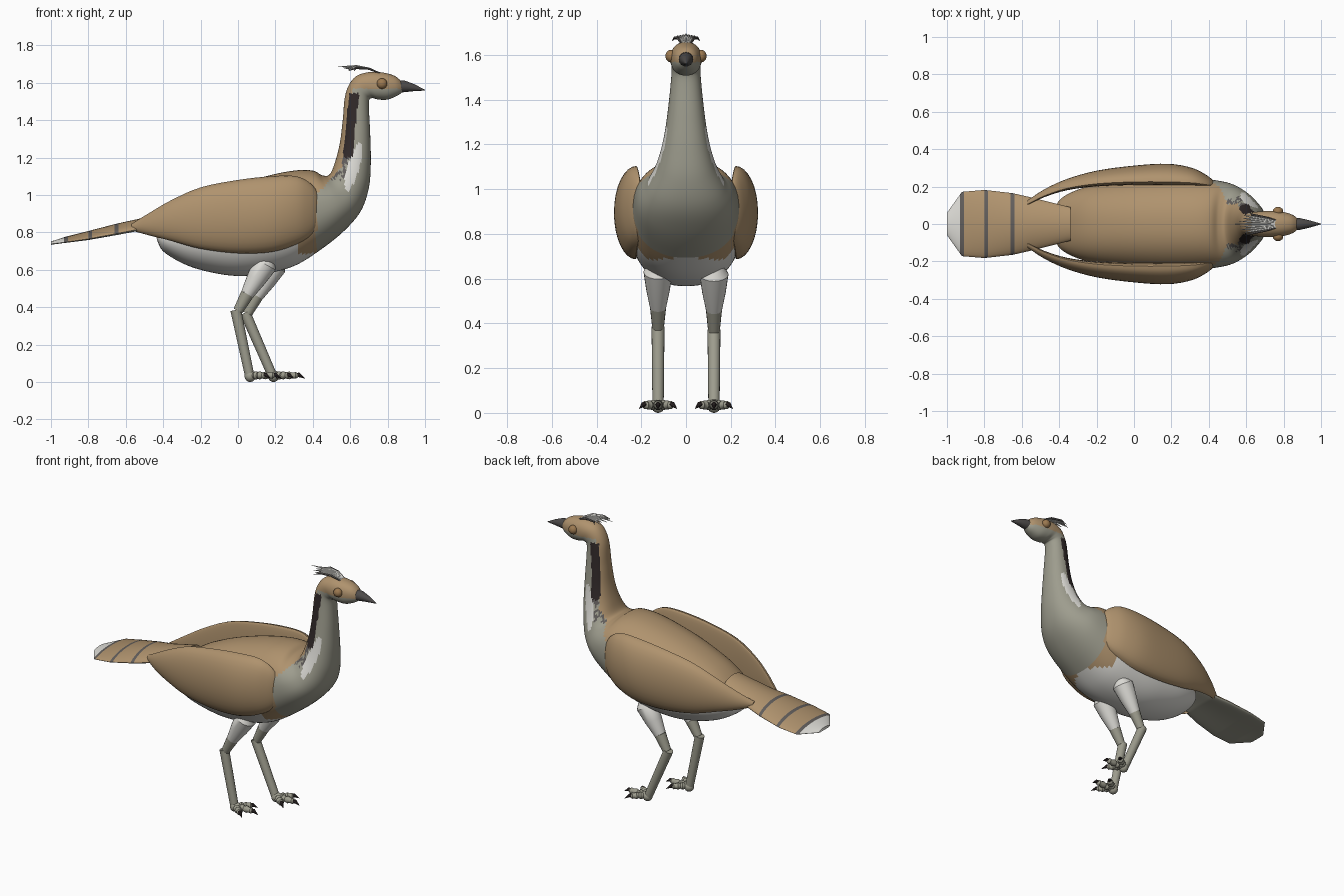
import bpy, bmesh, math, random
from mathutils import Vector

if "Cube" in bpy.data.objects:
    bpy.data.objects.remove(bpy.data.objects["Cube"])

random.seed(4)
MATS = []
for name, col in [("tan", (0.43, 0.29, 0.155)), ("grey", (0.34, 0.335, 0.27)),
                  ("white", (0.73, 0.72, 0.68)), ("black_brown", (0.03, 0.022, 0.022)),
                  ("beak_grey", (0.075, 0.07, 0.068)), ("band_grey", (0.12, 0.11, 0.105)),
                  ("eye_brown", (0.33, 0.19, 0.08))]:
    m = bpy.data.materials.new(name)
    m.diffuse_color = (*col, 1)
    m.use_nodes = True
    m.node_tree.nodes["Principled BSDF"].inputs["Base Color"].default_value = m.diffuse_color
    MATS.append(m)
TAN, GREY, WHITE, BLACK, BEAK, BAND, EYE = range(7)


def finish(name, bm, rule, angle=40):
    """Turn a bmesh into a smooth-shaded object coloured by a rule or one colour."""
    bmesh.ops.recalc_face_normals(bm, faces=bm.faces)
    me = bpy.data.meshes.new(name)
    for m in MATS:
        me.materials.append(m)
    for f in bm.faces:
        f.material_index = rule(f.calc_center_median(), f.normal) if callable(rule) else rule
    bm.to_mesh(me)
    bm.free()
    ob = bpy.data.objects.new(name, me)
    bpy.context.collection.objects.link(ob)
    bpy.ops.object.select_all(action='DESELECT')
    ob.select_set(True)
    bpy.context.view_layer.objects.active = ob
    bpy.ops.object.shade_smooth_by_angle(angle=math.radians(angle))
    return ob


def loft(name, rings, rule, angle=40):
    bm = bmesh.new()
    vs = [[bm.verts.new(p) for p in r] for r in rings]
    n = len(rings[0])
    for a, b in zip(vs, vs[1:]):
        for i in range(n):
            bm.faces.new((a[i], a[(i + 1) % n], b[(i + 1) % n], b[i]))
    bm.faces.new(vs[0])
    bm.faces.new(vs[-1])
    return finish(name, bm, rule, angle)


def smooth(rows, steps):
    """Catmull-Rom interpolation through rows of numbers."""
    rows = [Vector(r) for r in rows]
    out = []
    for i in range(len(rows) - 1):
        p0, p1, p2 = rows[max(i - 1, 0)], rows[i], rows[i + 1]
        p3 = rows[min(i + 2, len(rows) - 1)]
        for k in range(steps):
            t = k / steps
            out.append(0.5 * (2 * p1 + (p2 - p0) * t + (2 * p0 - 5 * p1 + 4 * p2 - p3) * t * t
                              + (3 * p1 - p0 - 3 * p2 + p3) * t ** 3))
    return out + [rows[-1]]


def tube(name, pts, radii, rule, sides=12):
    pts = [Vector(p) for p in pts]
    rings = []
    for i, (p, r) in enumerate(zip(pts, radii)):
        q = (pts[min(i + 1, len(pts) - 1)] - pts[max(i - 1, 0)]).to_track_quat('Z', 'Y')
        rings.append([p + q @ Vector((r * math.cos(a), r * math.sin(a), 0))
                      for a in (math.tau * k / sides for k in range(sides))])
    return loft(name, rings, rule)


def ball(name, loc, scale, rule):
    bm = bmesh.new()
    bmesh.ops.create_uvsphere(bm, u_segments=20, v_segments=12, radius=1)
    bmesh.ops.scale(bm, vec=scale, verts=bm.verts)
    bmesh.ops.translate(bm, vec=loc, verts=bm.verts)
    return finish(name, bm, rule)


# Body, neck and head: back point (x, z), belly point (x, z), half width
BODY = [(-0.44, 0.79, -0.43, 0.75, 0.06), (-0.38, 0.85, -0.39, 0.69, 0.14),
        (-0.25, 0.95, -0.25, 0.615, 0.20), (-0.05, 1.04, -0.05, 0.57, 0.235),
        (0.15, 1.10, 0.12, 0.575, 0.25), (0.30, 1.13, 0.30, 0.62, 0.25),
        (0.40, 1.13, 0.46, 0.72, 0.235), (0.45, 1.105, 0.58, 0.82, 0.215),
        (0.49, 1.11, 0.66, 0.92, 0.175), (0.52, 1.18, 0.70, 1.04, 0.13),
        (0.545, 1.28, 0.71, 1.17, 0.10), (0.56, 1.40, 0.707, 1.32, 0.08),
        (0.575, 1.54, 0.70, 1.49, 0.065), (0.62, 1.625, 0.715, 1.517, 0.066),
        (0.69, 1.655, 0.75, 1.51, 0.07), (0.77, 1.655, 0.80, 1.51, 0.067),
        (0.84, 1.635, 0.85, 1.53, 0.05), (0.88, 1.60, 0.88, 1.55, 0.025)]


def plumage(c, n):
    x, y, z = c.x, abs(c.y), c.z
    if z > 1.545 and x > 0.57:                                    # cap and cheeks
        return TAN if z > 1.568 or x < 0.61 else GREY
    if z < 0.69 or (x < 0.32 and z < 0.77):                       # belly
        return WHITE
    if z > 1.15:
        back = 0.56 + (z - 1.2) * 0.1
        if x < back:
            return TAN
        if z > 1.2 and x < 0.612 + (z - 1.2) * 0.1:               # neck stripe
            return BLACK
    elif x < 0.42 + max(0, z - 1.0) * 0.9:
        return TAN
    u, v = x - 0.618, z - 1.15                                    # pale neck patch
    if y > 0.05 and (u - 0.28 * v) ** 2 / 0.033 ** 2 + v * v / 0.13 ** 2 < 1:
        return WHITE
    if 1.08 < z < 1.2 and x < 0.6 and random.random() < 0.55:     # speckled stripe end
        return BAND
    return GREY


rings = []
for tx, tz, bx, bz, w in smooth(BODY, 8):
    ring = []
    for k in range(64):
        a = math.tau * k / 64
        s, c = math.sin(a), math.cos(a)
        c = math.copysign(abs(c) ** 0.9, c)
        s = math.copysign(abs(s) ** 0.9, s)
        ring.append(((tx + bx) / 2 + (tx - bx) / 2 * c, w * s, (tz + bz) / 2 + (tz - bz) / 2 * c))
    rings.append(ring)
loft("body_neck_head", rings, plumage, 60)

# Wings: x, top z, bottom z, inner edge y, outer y
WING = [(-0.57, 0.845, 0.81, 0.105, 0.125), (-0.48, 0.90, 0.785, 0.15, 0.185),
        (-0.36, 0.97, 0.755, 0.19, 0.24), (-0.20, 1.04, 0.712, 0.215, 0.285),
        (0.0, 1.08, 0.688, 0.225, 0.312), (0.18, 1.10, 0.695, 0.225, 0.322),
        (0.31, 1.10, 0.735, 0.22, 0.30), (0.39, 1.06, 0.785, 0.21, 0.26),
        (0.43, 1.0, 0.85, 0.205, 0.225), (0.44, 0.94, 0.91, 0.20, 0.205)]
for side, label in ((-1, "right"), (1, "left")):
    rings = []
    for x, zt, zb, yi, yo in smooth(WING, 4):
        ring = []
        for k in range(32):
            a = math.tau * k / 32
            bulge = (yo - yi) * math.sin(a) * (1 if math.sin(a) > 0 else 0.2)
            ring.append((x, side * (yi + bulge), (zt + zb) / 2 + (zt - zb) / 2 * math.cos(a)))
        rings.append(ring)
    loft(label + "_wing", rings, TAN)

# Tail: x, half width, middle z, half thickness, droop at the edges
TAIL = [(-0.34, 0.09, 0.895, 0.025, 0.01), (-0.54, 0.14, 0.84, 0.03, 0.025),
        (-0.65, 0.165, 0.818, 0.028, 0.025), (-0.80, 0.182, 0.785, 0.022, 0.02),
        (-0.92, 0.172, 0.762, 0.015, 0.014), (-1.0, 0.06, 0.742, 0.009, 0.004)]


def tail_colour(c, n):
    if n.z < -0.1:
        return GREY
    if any(abs(c.x - b) < 0.01 for b in (-0.925, -0.79, -0.65)):
        return BAND
    return WHITE if c.x < -0.93 else TAN


rings = []
for a, b in zip(TAIL, TAIL[1:]):
    steps = round((a[0] - b[0]) / 0.01)
    for k in range(steps + (b is TAIL[-1])):
        x, w, z, h, d = Vector(a).lerp(Vector(b), k / steps)
        rings.append([(x, w * math.cos(t), z + h * math.sin(t) - d * math.cos(t) ** 2)
                      for t in (math.tau * i / 32 for i in range(32))])
loft("tail", rings, tail_colour)

# Beak and eyes
tube("beak", [(0.855, 0, 1.58), (0.89, 0, 1.58), (0.94, 0, 1.573), (1.0, 0, 1.56)],
     [0.034, 0.031, 0.019, 0.002], BEAK, 16)
for side, label in ((-1, "right"), (1, "left")):
    ball(label + "_eye", (0.77, side * 0.067, 1.595), (0.028, 0.025, 0.028), EYE)

# Crest feathers fanning backwards
for i in range(9):
    f = (i - 4) / 4
    tipx = 0.54 + 0.06 * abs(f) + random.uniform(-0.01, 0.02)
    tube("crest_feather", [(0.76, 0.02 * f, 1.65), (0.70, 0.035 * f, 1.675),
                           (0.63, 0.05 * f, 1.69 - 0.012 * abs(f)),
                           (tipx, 0.062 * f, 1.685 - 0.022 * abs(f))],
         [0.004, 0.007, 0.006, 0.001], BAND if i in (0, 8) else WHITE, 6)

# Legs: side, thigh top, mid shin, hock, ankle as (x, z)
LEGS = [("right", -0.125, (0.145, 0.63), (0.05, 0.47), (0.0, 0.38), (0.065, 0.04)),
        ("left", 0.125, (0.195, 0.62), (0.10, 0.46), (0.05, 0.365), (0.19, 0.04))]
for label, y, top, shin, hock, foot in LEGS:
    mid = ((top[0] + shin[0]) / 2, (top[1] + shin[1]) / 2)
    path = [(top[0] + 0.02, y, top[1] + 0.04), (top[0], y, top[1]), (mid[0], y, mid[1]),
            (shin[0], y, shin[1])]
    tube(label + "_thigh", path, [0.035, 0.065, 0.053, 0.036], WHITE, 20)
    tube(label + "_shin", [path[3], (hock[0], y, hock[1])], [0.036, 0.026], GREY, 16)
    tube(label + "_lower_leg", [(hock[0] - 0.012, y, hock[1] + 0.005), (foot[0], y, foot[1] - 0.02)],
         [0.029, 0.025], GREY, 16)
    # Three knuckled toes with claws
    for ang, length in ((-38, 0.105), (0, 0.135), (38, 0.105)):
        d = Vector((math.cos(math.radians(ang)), math.sin(math.radians(ang)), 0))
        base = Vector((foot[0], y, 0.035))
        toe = [base + d * length * k / 8 for k in range(9)]
        tube(label + "_toe", toe, [0.02, 0.024, 0.017, 0.023, 0.016, 0.022, 0.016, 0.019, 0.008],
             GREY, 10)
        tube(label + "_claw", [toe[-2], toe[-1] + Vector((0, 0, 0.003)), toe[-1] + d * 0.032 - Vector((0, 0, 0.016))],
             [0.014, 0.012, 0.001], BLACK, 8)
    ball(label + "_heel", (foot[0], y, 0.031), (0.03, 0.03, 0.031), GREY)
